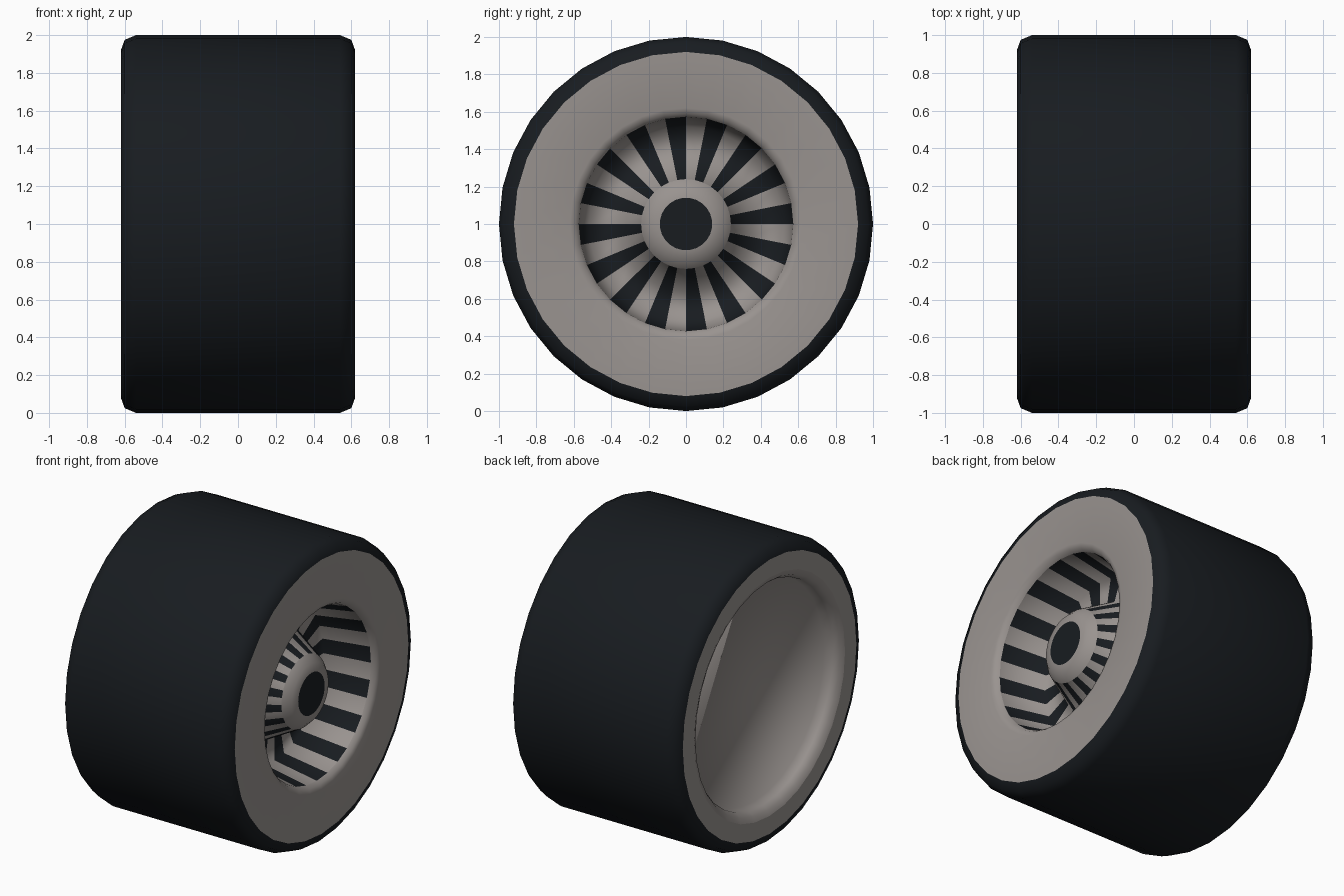
import bpy, bmesh
from math import sin, cos, pi, radians

if "Cube" in bpy.data.objects:
    bpy.data.objects.remove(bpy.data.objects["Cube"])

SEG = 32  # sides around the axle


def material(name, rgb):
    m = bpy.data.materials.new(name)
    m.diffuse_color = (*rgb, 1)
    m.use_nodes = True
    m.node_tree.nodes["Principled BSDF"].inputs["Base Color"].default_value = m.diffuse_color
    return m


rubber = material("dark_rubber", (0.009, 0.0115, 0.0145))
metal = material("warm_grey", (0.32, 0.293, 0.278))


def lathe(name, profile, mats, striped=False, cap=None, angle=80):
    """Spin (x, radius) points round the x axle; order runs front centre -> rim -> back centre."""
    bm = bmesh.new()
    rings = [[bm.verts.new((x, r * cos(2 * pi * j / SEG), 1 + r * sin(2 * pi * j / SEG)))
              for j in range(SEG)] for x, r in profile]
    for a, b in zip(rings, rings[1:]):
        for j in range(SEG):
            k = (j + 1) % SEG
            f = bm.faces.new((a[j], b[j], b[k], a[k]))
            if striped and j % 2 == 0:
                f.material_index = 1
    if cap == "front":
        bm.faces.new(rings[0])
    elif cap == "back":
        bm.faces.new(rings[-1][::-1])
    me = bpy.data.meshes.new(name)
    bm.to_mesh(me)
    bm.free()
    for m in mats:
        me.materials.append(m)
    ob = bpy.data.objects.new(name, me)
    bpy.context.collection.objects.link(ob)
    bpy.ops.object.select_all(action='DESELECT')
    ob.select_set(True)
    bpy.context.view_layer.objects.active = ob
    bpy.ops.object.shade_smooth_by_angle(angle=radians(angle))
    return ob


# Tyre tread with rounded shoulders
lathe("tyre", [(0.62, 0.92), (0.60, 0.975), (0.54, 1.0),
               (-0.54, 1.0), (-0.60, 0.975), (-0.62, 0.92)], [rubber])

# Front side wall with rolled inner lip
lathe("front_wall", [(0.585, 0.573), (0.61, 0.59), (0.62, 0.62), (0.62, 0.92)], [metal])

# Recessed rim: hub cone, flat floor and steep barrel, striped as spokes
lathe("spokes", [(0.49, 0.24), (0.27, 0.36), (0.27, 0.52), (0.585, 0.573)],
      [metal, rubber], striped=True, angle=85)

# Hub nose and dark axle cap
lathe("hub", [(0.545, 0.14), (0.535, 0.195), (0.49, 0.24)], [metal])
lathe("axle_cap", [(0.545, 0.14)], [rubber], cap="front")

# Back side wall, rounded lip and its shallow closed dish
lathe("back_wall", [(-0.62, 0.92), (-0.62, 0.80)], [metal])
lathe("back_dish", [(-0.62, 0.80), (-0.605, 0.765), (-0.57, 0.74), (-0.51, 0.73)],
      [metal], cap="back", angle=180)
